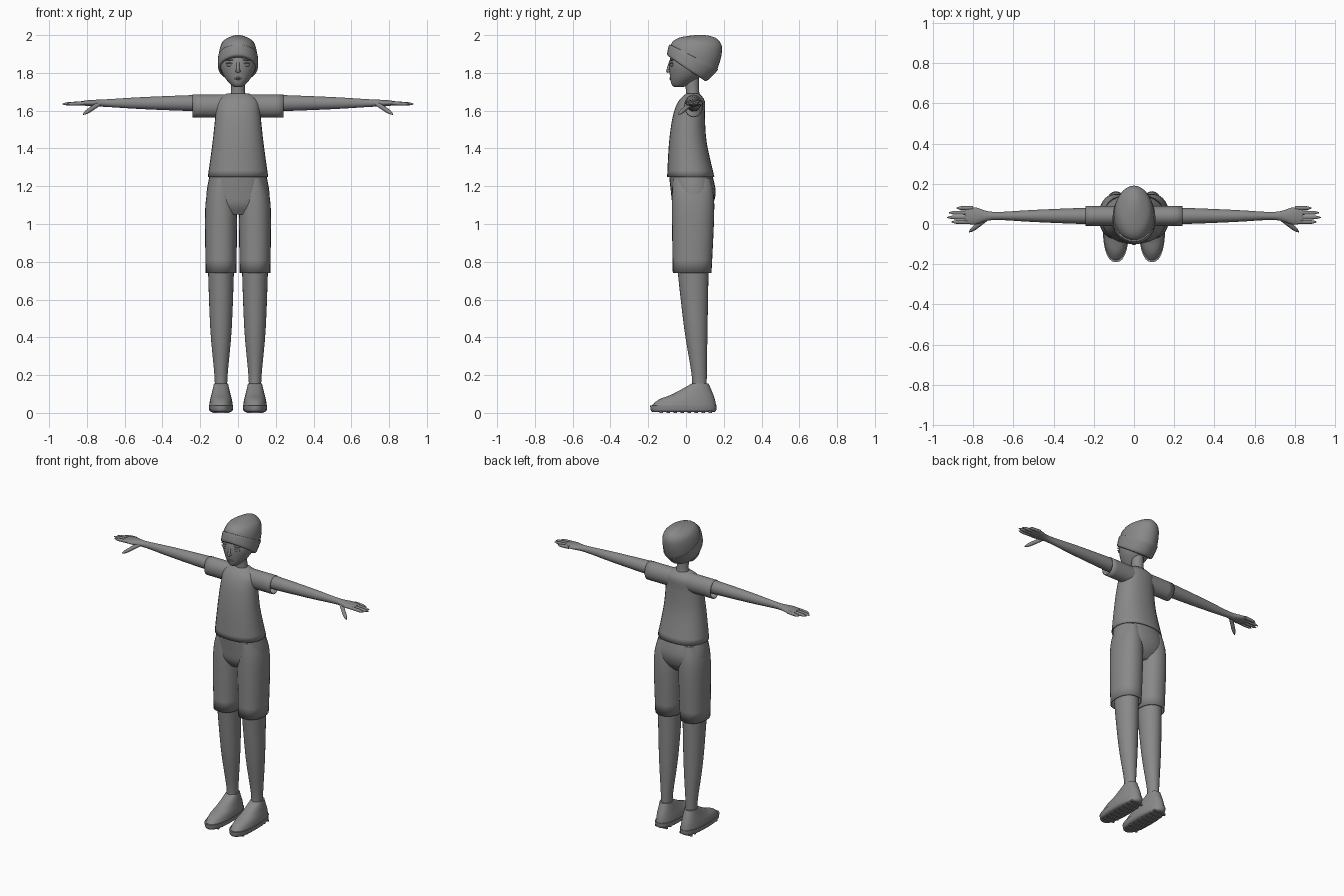
import bpy, bmesh, math
from mathutils import Vector

cube = bpy.data.objects.get("Cube")
if cube:
    bpy.data.objects.remove(cube, do_unlink=True)

grey = bpy.data.materials.new("plain grey")
grey.use_nodes = True
grey.diffuse_color = (.25, .25, .25, 1)
grey.node_tree.nodes["Principled BSDF"].inputs["Base Color"].default_value = grey.diffuse_color

RIGHT = Vector((1, 0, 0))
DEEP = Vector((0, 1, 0))
UP = Vector((0, 0, 1))
ARM_Y, ARM_Z, LEG_X = .04, 1.64, .09


def finish(name, bm, mirror=False, thickness=0):
    """Turn a bmesh into a smooth-shaded object, optionally mirrored or given cloth thickness."""
    bmesh.ops.recalc_face_normals(bm, faces=bm.faces)
    mesh = bpy.data.meshes.new(name)
    bm.to_mesh(mesh)
    bm.free()
    mesh.materials.append(grey)
    for face in mesh.polygons:
        face.use_smooth = True
    mesh.set_sharp_from_angle(angle=math.radians(50))
    obj = bpy.data.objects.new(name, mesh)
    bpy.context.collection.objects.link(obj)
    if thickness:
        solid = obj.modifiers.new("cloth", "SOLIDIFY")
        solid.thickness = thickness
        solid.offset = -1
    if mirror:
        obj.modifiers.new("mirror", "MIRROR")


def blend(before, start, end, after, t):
    """Smooth curve step from start to end, steered by the neighbouring rings."""
    leave, arrive = (end - before) / 2, (after - start) / 2
    ease = t * t * (3 - 2 * t)
    pull = t * (1 - t)
    return start.lerp(end, ease) + leave * pull * (1 - t) - arrive * pull * t


def loft(name, rings, sides=28, steps=4, power=1, open_start=False, open_end=False, **options):
    """Skin elliptical rings, each one a centre and two half-axis vectors."""
    rings = list(rings)
    padded = [rings[0], *rings, rings[-1]]
    smooth = []
    for near in zip(padded, padded[1:], padded[2:], padded[3:]):
        for step in range(steps):
            smooth.append([blend(*column, step / steps) for column in zip(*near)])
    smooth.append(rings[-1])

    bm = bmesh.new()
    loops = []
    for centre, u, v in smooth:
        loop = []
        for k in range(sides):
            angle = math.tau * k / sides
            c, s = math.cos(angle), math.sin(angle)
            c = math.copysign(abs(c) ** power, c)
            s = math.copysign(abs(s) ** power, s)
            loop.append(bm.verts.new(centre + u * c + v * s))
        loops.append(loop)
    for low, high in zip(loops, loops[1:]):
        for k in range(sides):
            bm.faces.new((low[k - 1], low[k], high[k], high[k - 1]))
    if not open_start:
        bm.faces.new(loops[0])
    if not open_end:
        bm.faces.new(loops[-1])
    finish(name, bm, **options)


def slant(front, back, half_width, x=0):
    """Ring through a front and a back (y, z) point."""
    f, b = Vector((x, *front)), Vector((x, *back))
    return f.lerp(b, .5), RIGHT * half_width, (b - f) / 2


def level(z, front, back, half_width, x=0):
    """Horizontal ring."""
    return slant((front, z), (back, z), half_width, x)


def leg_level(z, front, back, half_width):
    """Horizontal ring around the leg."""
    return level(z, front, back, half_width, LEG_X)


def arm_ring(x, half_depth, half_height):
    """Ring around the outstretched arm."""
    return Vector((x, ARM_Y, ARM_Z)), DEEP * half_depth, UP * half_height


def digit(name, start, end, radius, mirror=True):
    """Slightly tapered rod with a rounded tip."""
    start, end = Vector(start), Vector(end)
    turn = (end - start).to_track_quat("Z", "Y")
    rings = []
    for t in (0, .5, .8, 1):
        size = radius * max(.2, math.sqrt(1 - t ** 6))
        rings.append((start.lerp(end, t), turn @ RIGHT * size, turn @ DEEP * size))
    loft(name, rings, sides=12, mirror=mirror)


def blob(name, centre, size, mirror=False):
    bm = bmesh.new()
    bmesh.ops.create_uvsphere(bm, u_segments=16, v_segments=10, radius=1)
    bmesh.ops.scale(bm, vec=size, verts=bm.verts)
    bmesh.ops.translate(bm, vec=centre, verts=bm.verts)
    finish(name, bm, mirror)


# Shirt and sleeves
loft("shirt", [
    level(1.25, -.1, .15, .16),
    level(1.43, -.09, .11, .135),
    level(1.57, -.07, .1, .12),
    level(1.65, -.04, .1, .11),
    level(1.69, 0, .07, .06),
], power=.9, open_start=True, thickness=.006)
loft("sleeve", [
    (Vector((x, ARM_Y, ARM_Z - .015)), DEEP * .05, UP * .06) for x in (.05, .24)
], open_end=True, mirror=True, thickness=.005)

# Arms running into the palms
loft("arm", [
    arm_ring(.1, .04, .045),
    arm_ring(.25, .04, .042),
    arm_ring(.5, .03, .032),
    arm_ring(.7, .02, .02),
    arm_ring(.79, .043, .016),
    arm_ring(.84, .035, .008),
], mirror=True)

# Fingers and thumb
for place, finger in enumerate(("index", "middle", "ring", "little")):
    y = .01 + place * .023
    reach = .93 - .015 * (place - 1.2) ** 2
    digit(finger + "_finger", (.8, y, ARM_Z), (reach, y, ARM_Z - .005), .01)
digit("thumb", (.73, .03, ARM_Z), (.82, -.04, 1.58), .012)

# Shorts
loft("shorts_hips", [
    level(1.05, -.04, .1, .12),
    level(1.1, -.07, .14, .16),
    level(1.17, -.08, .157, .166),
    level(1.26, -.09, .14, .15),
], power=.9)
loft("shorts_leg", [
    leg_level(.74, -.07, .135, .081),
    leg_level(1.1, -.075, .15, .083),
    leg_level(1.24, -.07, .13, .05),
], power=.9, open_start=True, mirror=True, thickness=.006)

# Legs
loft("leg", [
    leg_level(.1, .03, .11, .033),
    leg_level(.2, .03, .11, .035),
    leg_level(.45, -.01, .114, .057),
    leg_level(.8, -.05, .12, .07),
], mirror=True)

# Shoes, with soles and treads
loft("sole", [
    leg_level(z, inset - .19, .163 - inset, .065 - inset)
    for z, inset in ((.005, .012), (.015, .003), (.04, 0))
], power=.85, mirror=True)
loft("shoe_upper", [
    leg_level(.035, -.185, .16, .063),
    leg_level(.07, -.145, .153, .058),
    leg_level(.1, -.07, .143, .05),
    leg_level(.155, .03, .12, .037),
], power=.9, mirror=True)
for bar in range(8):
    y = bar * .037 - .14
    loft("tread", [leg_level(z, y, y + .018, .046) for z in (0, .01)],
         sides=12, steps=1, power=.4, mirror=True)

# Neck and head
loft("neck", [
    level(1.66, 0, .08, .05),
    level(1.7, 0, .07, .037),
    level(1.79, -.01, .07, .036),
])
loft("head", [
    level(1.724, -.06, -.02, .016),
    level(1.74, -.077, .02, .04),
    level(1.79, -.086, .085, .079),
    level(1.86, -.088, .12, .098),
    level(1.95, -.06, .12, .075),
])

# Face
digit("nose_bridge", (0, -.08, 1.86), (0, -.1, 1.8), .009, mirror=False)
blob("nose_tip", (0, -.09, 1.81), (.014, .015, .009))
blob("eye", (.042, -.074, 1.842), (.02, .009, .009), mirror=True)
for name, z in (("upper_eyelid", 1.851), ("eyebrow", 1.868)):
    blob(name, (.043, -.075, z), (.024, .01, .004), mirror=True)
for name, z in (("upper_lip", 1.774), ("lower_lip", 1.767)):
    blob(name, (0, -.079, z), (.02, .009, .004))

# Knitted hat with a turned-up band
loft("hat_band", [
    slant((-.09, 1.886), (.1, 1.757), .1),
    slant((-.1, 1.9), (.12, 1.765), .106),
    slant((-.09, 1.947), (.168, 1.815), .106),
    slant((-.08, 1.948), (.16, 1.82), .1),
])
loft("hat_crown", [
    slant((-.085, 1.935), (.16, 1.805), .102),
    slant((-.07, 1.966), (.184, 1.875), .098),
    slant((-.03, 1.988), (.19, 1.94), .08),
    slant((.05, 2), (.165, 1.98), .036),
    slant((.1, 2), (.125, 1.996), .01),
])
